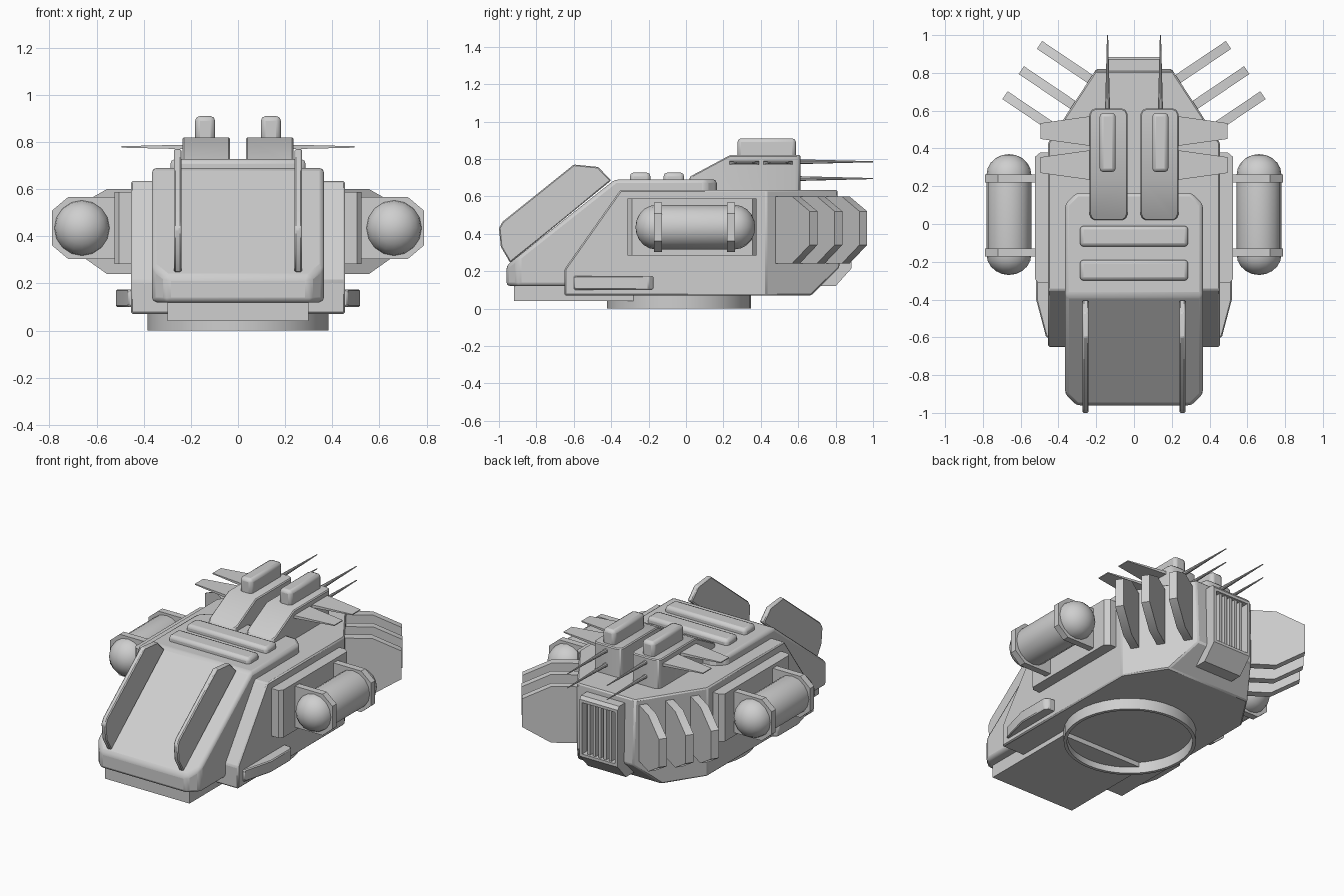
import bpy, bmesh, math
from mathutils import Matrix, Vector

cube = bpy.data.objects.get("Cube")
if cube:
    bpy.data.objects.remove(cube, do_unlink=True)

GREY = (0.62, 0.62, 0.62, 1)
grey = bpy.data.materials.new("plain grey")
grey.use_nodes = True
grey.diffuse_color = GREY
grey.node_tree.nodes["Principled BSDF"].inputs["Base Color"].default_value = GREY


def finish(name, bm, mirror=False, bevel=0, segments=1):
    """Turn a bmesh into a shaded object, optionally mirrored in x."""
    bmesh.ops.recalc_face_normals(bm, faces=bm.faces)
    mesh = bpy.data.meshes.new(name)
    bm.to_mesh(mesh)
    bm.free()
    mesh.materials.append(grey)
    ob = bpy.data.objects.new(name, mesh)
    bpy.context.collection.objects.link(ob)
    bpy.ops.object.select_all(action='DESELECT')
    ob.select_set(True)
    bpy.context.view_layer.objects.active = ob
    bpy.ops.object.shade_smooth_by_angle(angle=math.radians(32))
    if bevel:
        mod = ob.modifiers.new("bevel", 'BEVEL')
        mod.width, mod.segments = bevel, segments
        mod.limit_method = 'ANGLE'
    if mirror:
        ob.modifiers.new("mirror", 'MIRROR')
    return ob


def prism(points, axis, lo, hi):
    """Extrude a 2D profile along an axis (the profile uses the other two)."""
    place = {'x': lambda a, b, d: (d, a, b),
             'y': lambda a, b, d: (a, d, b),
             'z': lambda a, b, d: (a, b, d)}[axis]
    bm = bmesh.new()
    base = bm.faces.new([bm.verts.new(place(a, b, lo)) for a, b in points])
    out = bmesh.ops.extrude_face_region(bm, geom=[base])["geom"]
    shift = Vector(place(0, 0, hi - lo))
    bmesh.ops.translate(bm, vec=shift, verts=[v for v in out if isinstance(v, bmesh.types.BMVert)])
    bmesh.ops.recalc_face_normals(bm, faces=bm.faces)
    return bm


def box(x0, x1, y0, y1, z0, z1):
    return prism([(x0, y0), (x1, y0), (x1, y1), (x0, y1)], 'z', z0, z1)


def lathe_y(profile, x, z, steps):
    """Spin a (radius, y) profile about an axis parallel to y."""
    bm = bmesh.new()
    verts = [bm.verts.new((x + r, y, z)) for r, y in profile]
    edges = [bm.edges.new(pair) for pair in zip(verts, verts[1:])]
    bmesh.ops.spin(bm, geom=verts + edges, cent=(x, 0, z), axis=(0, 1, 0),
                   angle=math.tau, steps=steps)
    bmesh.ops.remove_doubles(bm, verts=bm.verts, dist=0.0005)
    return bm


# Main hull with the rear corners sliced off
hull = prism([(-0.65, 0.07), (-0.65, 0.21), (-0.35, 0.635), (0.81, 0.635),
              (0.82, 0.22), (0.67, 0.07)], 'x', -0.455, 0.455)
for side in (-1, 1):
    cut = bmesh.ops.bisect_plane(hull, geom=hull.verts[:] + hull.edges[:] + hull.faces[:],
                                 plane_co=(side * 0.455, 0.43, 0),
                                 plane_no=(side * 0.84, 0.55, 0), clear_outer=True)
    rim = [e for e in cut["geom_cut"] if isinstance(e, bmesh.types.BMEdge)]
    bmesh.ops.edgeloop_fill(hull, edges=rim)
finish("hull", hull, bevel=0.008)

# Sloped nose cowl and the chin beneath it
cowl = prism([(-0.96, 0.12), (-0.96, 0.23), (-0.38, 0.69), (0.165, 0.69), (0.165, 0.12)],
             'x', -0.365, 0.365)
upright = [e for e in cowl.edges
           if abs((e.verts[0].co - e.verts[1].co).normalized().z) > 0.99]
bmesh.ops.bevel(cowl, geom=upright, offset=0.06, segments=1, affect='EDGES')
finish("nose_cowl", cowl, bevel=0.02, segments=2)
finish("chin", box(-0.3, 0.3, -0.92, -0.28, 0.04, 0.16))

# Thin open ring under the hull
ring = bmesh.new()
loops = []
for radius, z in ((0.385, 0), (0.385, 0.09), (0.365, 0.09), (0.365, 0)):
    made = bmesh.ops.create_circle(ring, segments=40, radius=radius,
                                   matrix=Matrix.Translation((0, -0.038, z)))
    loops.append(made["verts"])
for a, b in zip(loops, loops[1:] + loops[:1]):
    for i in range(len(a)):
        j = (i + 1) % len(a)
        ring.faces.new((a[i], a[j], b[j], b[i]))
finish("base_ring", ring)

# Upright blades along the nose slope
blade = prism([(-0.99, 0.33), (-1, 0.43), (-0.98, 0.465), (-0.6, 0.77), (-0.47, 0.757),
               (-0.40, 0.685), (-0.94, 0.245)], 'x', 0.24, 0.272)
finish("nose_blade", blade, mirror=True, bevel=0.006)

# Cross bars on the deck
for i, y in enumerate((-0.245, -0.065)):
    finish(f"deck_bar_{i + 1}", box(-0.287, 0.287, y - 0.055, y + 0.055, 0.65, 0.727),
           bevel=0.02, segments=2)

# Twin weapon housings with sight blocks
housing = prism([(0.02, 0.6), (0.02, 0.705), (0.235, 0.82), (0.612, 0.82), (0.612, 0.6)],
                'x', 0.035, 0.235)
upright = [e for e in housing.edges
           if abs((e.verts[0].co - e.verts[1].co).normalized().z) > 0.99]
bmesh.ops.bevel(housing, geom=upright, offset=0.03, segments=2, profile=0.5, affect='EDGES')
finish("weapon_housing", housing, mirror=True, bevel=0.006)
finish("sight_block", box(0.097, 0.182, 0.275, 0.588, 0.8, 0.91), mirror=True,
       bevel=0.02, segments=2)

# Tapering rear barrels
for i, z in enumerate((0.695, 0.785)):
    barrel = lathe_y([(0, 0.58), (0.014, 0.58), (0.003, 1), (0, 1)], 0.14, z, 10)
    finish(f"rear_barrel_{i + 1}", barrel, mirror=True)

# Flat winglets, thinning toward the tip
for i, y in enumerate((0.312, 0.492)):
    wing = prism([(0.2, y - 0.083), (0.495, y - 0.042), (0.495, y + 0.042), (0.2, y + 0.083)],
                 'z', -1, 1)
    for v in wing.verts:
        v.co.z = 0.779 + v.co.z * (0.010 if v.co.x < 0.4 else 0.003)
    finish(f"winglet_{i + 1}", wing, mirror=True)

# Side armour plates and low side pods
plate = prism([(0.4, -0.312), (0.505, -0.312), (0.525, -0.29), (0.525, 0.355),
               (0.497, 0.378), (0.4, 0.378)], 'z', 0.283, 0.588)
finish("side_plate", plate, mirror=True)
pod = prism([(0.4, -0.6), (0.465, -0.6), (0.518, -0.4), (0.518, -0.2), (0.495, -0.175),
             (0.4, -0.175)], 'z', 0.1, 0.175)
finish("side_pod", pod, mirror=True, bevel=0.006)

# Capsule tanks held by two straps each
TANK_X, TANK_Z, TANK_R, DOME = 0.662, 0.435, 0.119, 0.11
arc = [(TANK_R * math.sin(a), DOME * math.cos(a))
       for a in (math.radians(18 * k) for k in range(6))]
capsule = [(r, -0.16 - d) for r, d in arc] + [(r, 0.26 + d) for r, d in reversed(arc)]
finish("side_tank", lathe_y(capsule, TANK_X, TANK_Z, 16), mirror=True)
strap_shape = [(0.48, 0.303), (0.72, 0.303), (0.79, 0.362), (0.79, 0.508), (0.72, 0.567),
               (0.48, 0.567)]
for i, y in enumerate((-0.15, 0.24)):
    finish(f"tank_strap_{i + 1}", prism(strap_shape, 'y', y - 0.021, y + 0.021), mirror=True)

# Angled rear vanes, three to a side
ANGLE = math.radians(34)
for i, tip in enumerate(((0.5, 0.948), (0.597, 0.815), (0.683, 0.682))):
    vane = prism([(-0.4, 0.24), (-0.17, 0.24), (0, 0.34), (0, 0.52), (-0.17, 0.6),
                  (-0.4, 0.6)], 'y', -0.025, 0.025)
    vane.transform(Matrix.Translation((*tip, 0)) @ Matrix.Rotation(ANGLE, 4, 'Z'))
    finish(f"rear_vane_{i + 1}", vane, mirror=True)

# Rear grille: recessed frame with upright slats
grille = prism([(0.68, 0.12), (0.80, 0.12), (0.885, 0.215), (0.885, 0.58), (0.87, 0.6),
                (0.68, 0.6)], 'x', -0.135, 0.135)
back = max(grille.faces, key=lambda f: f.calc_center_median().y)
bmesh.ops.inset_region(grille, faces=[back], thickness=0.025)
bmesh.ops.inset_region(grille, faces=[back], thickness=0.001)
bmesh.ops.translate(grille, vec=(0, -0.05, 0), verts=back.verts[:])
finish("grille_frame", grille)
for i in range(5):
    x = (i - 2) * 0.038
    finish(f"grille_slat_{i + 1}", box(x - 0.009, x + 0.009, 0.82, 0.875, 0.235, 0.56))
